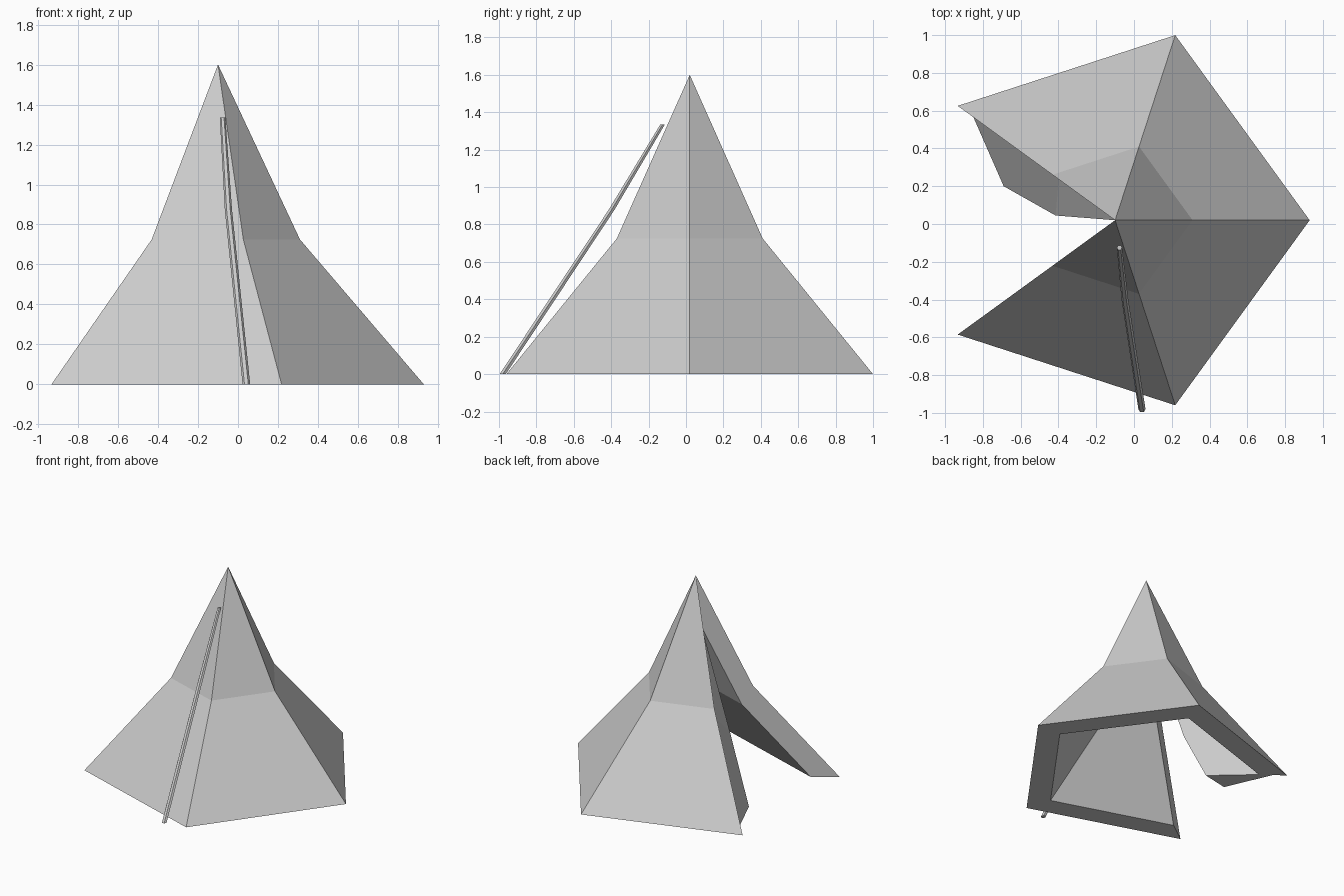
import bpy, bmesh
from math import cos, sin, radians
from mathutils import Vector

cube = bpy.data.objects.get("Cube")
if cube:
    bpy.data.objects.remove(cube, do_unlink=True)

CENTRE = Vector((-0.1, 0.02, 0))

# single plain canvas colour
grey = bpy.data.materials.new("canvas_grey")
grey.use_nodes = True
grey.diffuse_color = (0.6, 0.6, 0.6, 1)
grey.node_tree.nodes["Principled BSDF"].inputs["Base Color"].default_value = (0.6, 0.6, 0.6, 1)


def finish(name, bm):
    bmesh.ops.remove_doubles(bm, verts=bm.verts[:], dist=0.0005)
    bmesh.ops.recalc_face_normals(bm, faces=bm.faces[:])
    mesh = bpy.data.meshes.new(name)
    bm.to_mesh(mesh)
    bm.free()
    mesh.materials.append(grey)
    obj = bpy.data.objects.new(name, mesh)
    bpy.context.collection.objects.link(obj)
    return obj


def thick_panels(name, outer, inner):
    """Closed sheet from matching columns of points (base, bend, tip)."""
    bm = bmesh.new()
    out, inn = [[[bm.verts.new(Vector(p) + CENTRE) for p in col] for col in side]
                for side in (outer, inner)]
    for side in (out, inn):
        for a, b in zip(side, side[1:]):
            bm.faces.new((a[0], b[0], b[1], a[1]))
            bm.faces.new((a[1], b[1], b[2]))
            if a[2] is not b[2]:
                bm.faces.new((a[1], b[2], a[2]))
    for i in range(len(out) - 1):
        bm.faces.new((out[i][0], inn[i][0], inn[i + 1][0], out[i + 1][0]))
    for o, n in ((out[0], inn[0]), (out[-1], inn[-1])):
        for k in range(2):
            bm.faces.new((o[k], o[k + 1], n[k + 1], n[k]))
    return finish(name, bm)


def column(angle, scale):
    c, s = cos(radians(angle)), sin(radians(angle))
    profile = ((1.03, 0), (0.41, 0.725), (0, 1.6))
    return [(r * c * scale, r * s * scale, z * scale) for r, z in profile]


# tent wall: four of five sides, open towards -x
angles = [-144 + 72 * i for i in range(5)]
thick_panels("tent_wall", [column(a, 1.0) for a in angles], [column(a, 0.8) for a in angles])

# door flap, pushed inwards from one side of the opening
free_outer = [(-0.59, 0.18, 0), (-0.315, 0.025, 0.46), (0, 0, 1.37)]
free_inner = [(-0.38, 0.225, 0), (-0.25, 0.13, 0.32), (0, 0, 1.2)]
thick_panels("door_flap", [column(144, 0.9), free_outer], [column(144, 0.8), free_inner])


# slim pole leaning on the front
bm = bmesh.new()
path = [(0.042, -0.98, 0), (-0.048, -0.4, 0.875), (-0.077, -0.125, 1.335)]
rings = []
for (x, y, z), r in zip(path, (0.019, 0.018, 0.014)):
    rings.append([bm.verts.new((x + r * cos(radians(60 * i)), y + r * sin(radians(60 * i)), z))
                  for i in range(6)])
for a, b in zip(rings, rings[1:]):
    for i in range(6):
        j = (i + 1) % 6
        bm.faces.new((a[i], a[j], b[j], b[i]))
bm.faces.new(rings[0])
bm.faces.new(rings[-1])
finish("leaning_pole", bm)
